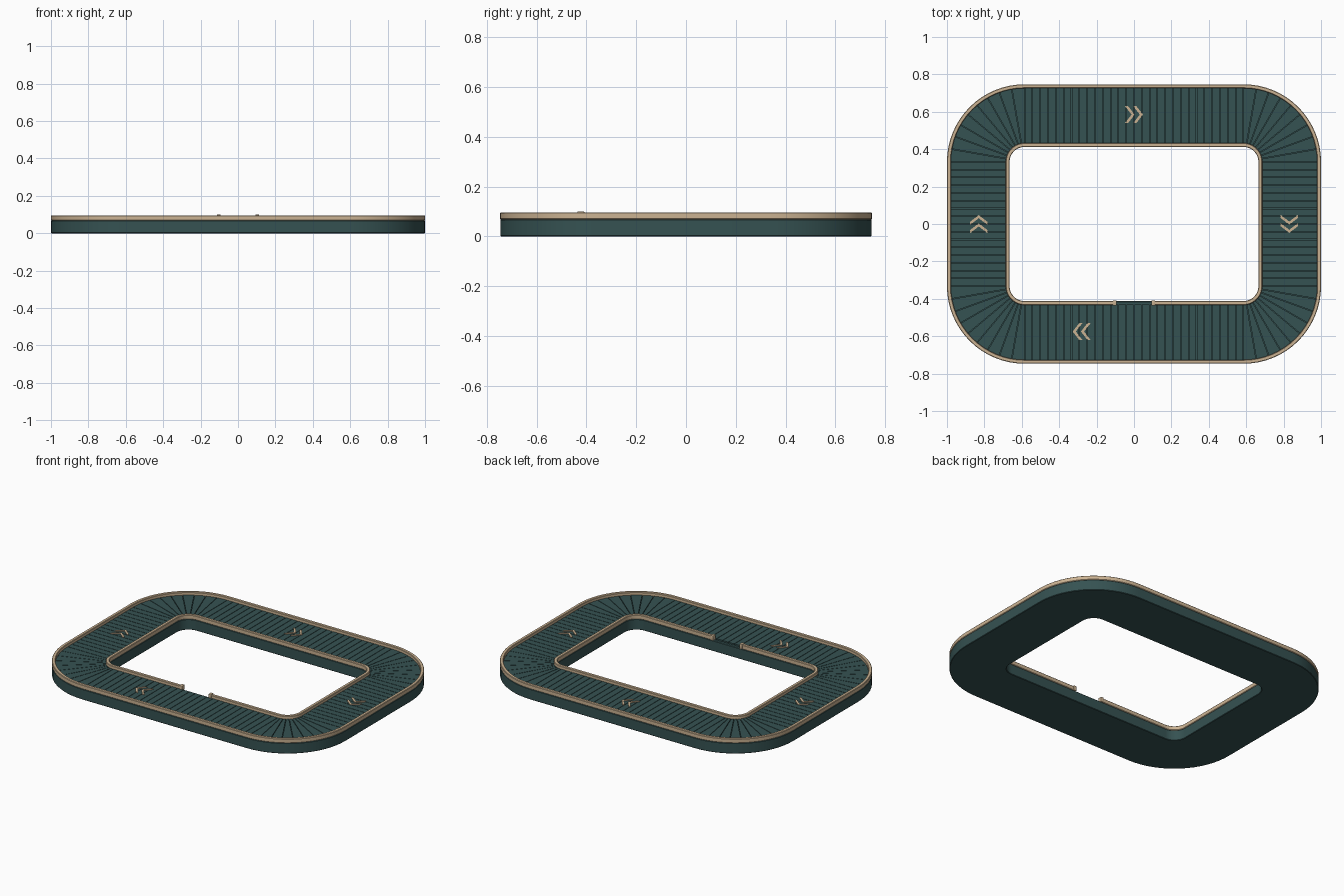
import bpy, bmesh, math
from mathutils import Vector

if "Cube" in bpy.data.objects:
    bpy.data.objects.remove(bpy.data.objects["Cube"])

CX, CY = 0.585, 0.332          # corner centres of the rounded loop
CORNERS = [(CX, -CY), (CX, CY), (-CX, CY), (-CX, -CY)]
R_IN, R_OUT = 0.08, 0.415      # track edges measured from the corner centres
GAP = 0.10                     # half width of the opening in the inner rail


def material(name, rgb):
    m = bpy.data.materials.new(name)
    m.diffuse_color = (*rgb, 1)
    m.use_nodes = True
    m.node_tree.nodes["Principled BSDF"].inputs["Base Color"].default_value = m.diffuse_color
    return m


TEAL = material("dark teal", (0.036, 0.084, 0.084))
TAN = material("tan", (0.60, 0.45, 0.29))


def finish(name, bm, mat, smooth=False):
    bmesh.ops.recalc_face_normals(bm, faces=bm.faces[:])
    me = bpy.data.meshes.new(name)
    bm.to_mesh(me)
    bm.free()
    me.materials.append(mat)
    if smooth:
        me.shade_smooth()
        me.set_sharp_from_angle(angle=math.radians(35))
    ob = bpy.data.objects.new(name, me)
    bpy.context.collection.objects.link(ob)
    return ob


def direction(a):
    return Vector((math.cos(a), math.sin(a), 0))


def loop_stations(n=16):
    """Corner centre and outward direction, counter-clockwise from the front."""
    out = []
    for k, c in enumerate(CORNERS):
        for i in range(n + 1):
            a = math.pi / 2 * (k - 1 + i / n)
            out.append((Vector((*c, 0)), direction(a)))
    return out


def sweep(name, profile, mat, stations, closed=True):
    """Carry an (offset, height) profile around the loop."""
    bm = bmesh.new()
    rings = [[bm.verts.new(c + d * r + Vector((0, 0, z))) for r, z in profile]
             for c, d in stations]
    n = len(profile)
    pairs = list(zip(rings, rings[1:]))
    if closed:
        pairs.append((rings[-1], rings[0]))
    else:
        bm.faces.new(rings[0])
        bm.faces.new(rings[-1])
    for a, b in pairs:
        for i in range(n):
            j = (i + 1) % n
            bm.faces.new((a[i], a[j], b[j], b[i]))
    return finish(name, bm, mat, True)


def chamfered(r0, r1, z0, z1, c):
    return [(r0 + c, z0), (r1 - c, z0), (r1, z0 + c), (r1, z1 - c),
            (r1 - c, z1), (r0 + c, z1), (r0, z1 - c), (r0, z0 + c)]


# Track body and outer rail
ring = loop_stations()
sweep("track_body", chamfered(R_IN + 0.001, R_OUT - 0.001, 0, 0.068, 0.003), TEAL, ring)
sweep("outer_rail", chamfered(R_OUT - 0.021, R_OUT, 0.068, 0.096, 0.003), TAN, ring)

# Inner rail, open at the front
down = Vector((0, -1, 0))
open_path = [(Vector((GAP, -CY, 0)), -down)] + \
            [(c, d) for c, d in ring] + [(Vector((-GAP, -CY, 0)), -down)]
open_path[0] = (Vector((GAP, -CY, 0)), down)
open_path[-1] = (Vector((-GAP, -CY, 0)), down)
sweep("inner_rail", chamfered(R_IN, R_IN + 0.021, 0.068, 0.096, 0.003),
      TAN, open_path, closed=False)

# Small posts closing the rail ends
bm = bmesh.new()
for x in (-GAP - 0.003, GAP + 0.003):
    v = bmesh.ops.create_cube(bm, size=1)["verts"]
    bmesh.ops.scale(bm, vec=(0.02, 0.029, 0.032), verts=v)
    bmesh.ops.translate(bm, vec=(x, -CY - R_IN - 0.0105, 0.084), verts=v)
bmesh.ops.bevel(bm, geom=bm.edges[:], offset=0.004, segments=2, affect='EDGES', profile=0.5)
finish("rail_end_posts", bm, TAN, True)

# Belt slats, separated by narrow grooves
bm = bmesh.new()
SLAT_IN, SLAT_OUT, SLAT_TOP, GROOVE = R_IN + 0.019, R_OUT - 0.018, 0.077, 0.0015


def slat(s0, s1):
    corners = []
    for (c, d), side in ((s0, 1), (s1, -1)):
        t = Vector((-d.y, d.x, 0)) * GROOVE * side
        corners.append((c + d * SLAT_IN + t, c + d * SLAT_OUT + t))
    (a, b), (e, f) = corners
    low, top = ([bm.verts.new(p + Vector((0, 0, z))) for p in (a, b, f, e)]
                for z in (0.064, SLAT_TOP))
    bm.faces.new(low)
    bm.faces.new(top)
    for i in range(4):
        j = (i + 1) % 4
        bm.faces.new((low[i], low[j], top[j], top[i]))


for k in range(4):
    c0, c1 = Vector((*CORNERS[k], 0)), Vector((*CORNERS[(k + 1) % 4], 0))
    a0 = math.pi / 2 * (k - 1)
    turn = [(c0, direction(a0 + math.pi / 2 * i / 9)) for i in range(10)]
    count = 16 if k % 2 == 0 else 28
    side = [(c0.lerp(c1, i / count), direction(a0 + math.pi / 2)) for i in range(count + 1)]
    for run in (turn, side):
        for s0, s1 in zip(run, run[1:]):
            slat(s0, s1)
finish("belt_slats", bm, TEAL)


# Double chevrons showing the direction of travel
def chevrons(name, x, y, angle):
    bm = bmesh.new()
    half, reach, stroke = 0.046, 0.036, 0.017
    outline = [(0, half), (stroke, half), (stroke + reach, 0), (stroke, -half),
               (0, -half), (reach, 0)]
    for shift in (-0.049, -0.005):
        low, top = ([bm.verts.new((px + shift, py, z)) for px, py in outline]
                    for z in (SLAT_TOP - 0.003, SLAT_TOP + 0.004))
        for a, b, c, d in ((0, 1, 2, 5), (5, 2, 3, 4)):
            bm.faces.new([top[i] for i in (a, b, c, d)])
            bm.faces.new([low[i] for i in (a, b, c, d)])
        for i in range(6):
            j = (i + 1) % 6
            bm.faces.new((low[i], low[j], top[j], top[i]))
    ob = finish(name, bm, TAN)
    ob.location = (x, y, 0)
    ob.rotation_euler.z = math.radians(angle)


chevrons("back_arrow", 0, 0.585, 0)
chevrons("right_arrow", 0.83, 0, -90)
chevrons("left_arrow", -0.83, 0, 90)
chevrons("front_arrow", -0.28, -0.575, 180)
